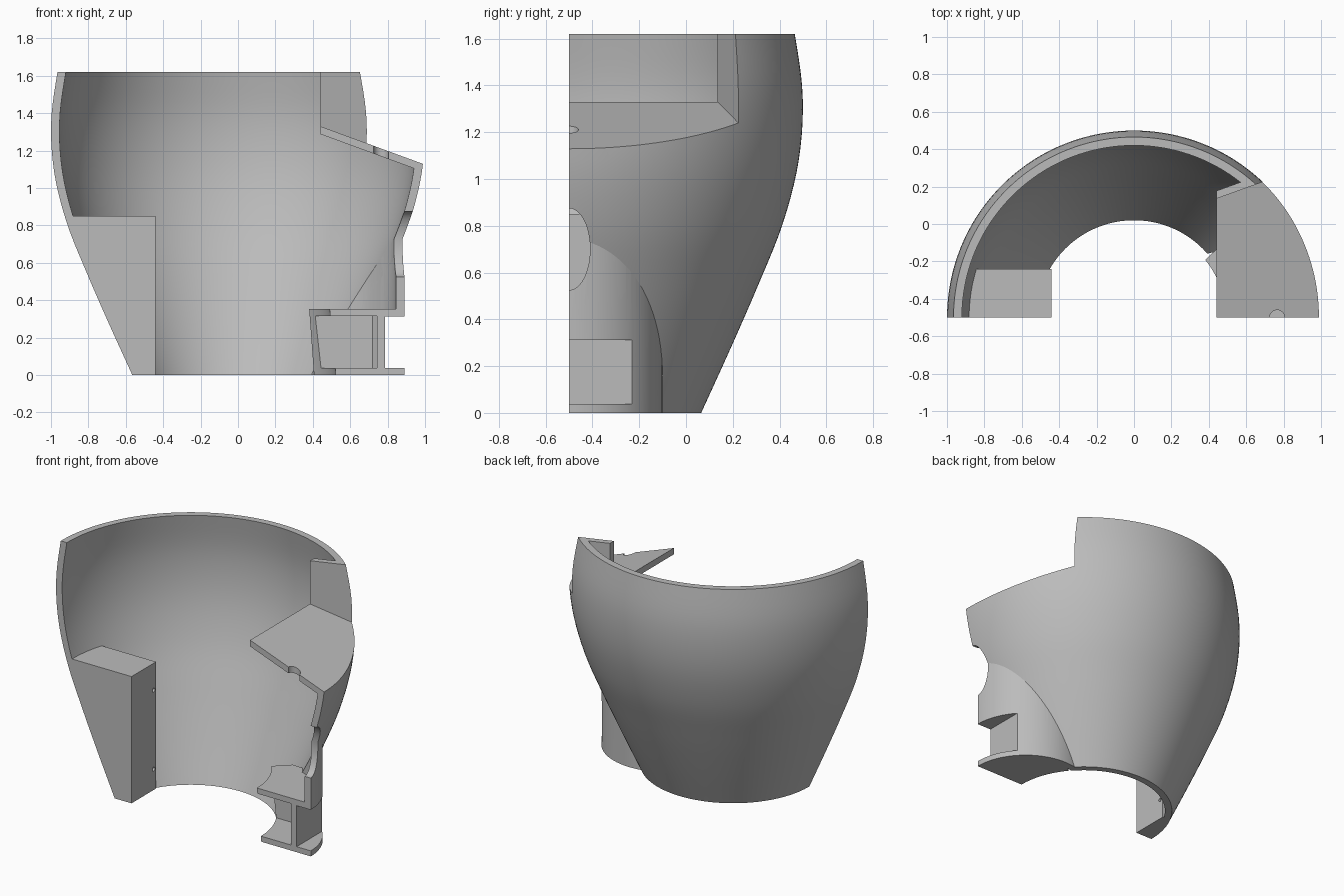
import bpy, bmesh
from math import sin, cos, pi, radians

if "Cube" in bpy.data.objects:
    bpy.data.objects.remove(bpy.data.objects["Cube"], do_unlink=True)

grey = bpy.data.materials.new("light grey plastic")
grey.use_nodes = True
grey.diffuse_color = (0.5, 0.5, 0.5, 1)
grey.node_tree.nodes["Principled BSDF"].inputs["Base Color"].default_value = (0.5, 0.5, 0.5, 1)

HEIGHT, AXIS_Y, THICK = 1.62, -0.5, 0.045
RADII = [0.565, 0.688, 0.806, 0.914, 0.982, 0.999, 0.965]
LEVELS = 30
BOSS_X, BOSS_R = 0.49, 0.4


def outer_radius(t):
    """Smooth spline through the evenly spaced radii, t from 0 to 1."""
    n = len(RADII) - 1
    i = min(int(t * n), n - 1)
    u = t * n - i
    b, c = RADII[i], RADII[i + 1]
    a = RADII[i - 1] if i else 2 * b - c
    d = RADII[i + 2] if i + 2 <= n else 2 * c - b - 0.02
    return b + 0.5 * u * (c - a + u * (2 * a - 5 * b + 4 * c - d + u * (3 * (b - c) + d - a)))


def loft(name, loops):
    """Closed solid through equal-length loops of points."""
    bm = bmesh.new()
    rings = [[bm.verts.new(p) for p in loop] for loop in loops]
    n = len(rings[0])
    for lo, hi in zip(rings, rings[1:]):
        for k in range(n):
            bm.faces.new((lo[k], lo[(k + 1) % n], hi[(k + 1) % n], hi[k]))
    bm.faces.new(rings[0])
    bm.faces.new(rings[-1])
    bmesh.ops.recalc_face_normals(bm, faces=bm.faces)
    mesh = bpy.data.meshes.new(name)
    bm.to_mesh(mesh)
    bm.free()
    obj = bpy.data.objects.new(name, mesh)
    bpy.context.collection.objects.link(obj)
    mesh.materials.append(grey)
    return obj


def prism(name, outline, bottom, top):
    """Upright solid; bottom and top are heights or functions of x."""
    def height(h, x):
        return h(x) if callable(h) else h
    return loft(name, [[(x, y, height(h, x)) for x, y in outline] for h in (bottom, top)])


def box(name, x0, x1, y0, y1, z0, z1):
    return prism(name, [(x0, y0), (x1, y0), (x1, y1), (x0, y1)], z0, z1)


def arc(cx, r, start, end, steps=48):
    angles = [radians(start + (end - start) * i / steps) for i in range(steps + 1)]
    return [(cx + r * cos(a), AXIS_Y + r * sin(a)) for a in angles]


def rod(name, x0, x1, y, z, ry, rz, steps=32):
    """Elliptical bar along x."""
    ring = [(y + ry * cos(2 * pi * i / steps), z + rz * sin(2 * pi * i / steps)) for i in range(steps)]
    return loft(name, [[(x, a, b) for a, b in ring] for x in (x0, x1)])


def upright_rod(name, x, y, r, z0, z1, steps=48):
    ring = [(x + r * cos(2 * pi * i / steps), y + r * sin(2 * pi * i / steps)) for i in range(steps)]
    return prism(name, ring, z0, z1)


def boolean(obj, operation, *tools):
    for tool in tools:
        mod = obj.modifiers.new("cut", 'BOOLEAN')
        mod.operation, mod.object, mod.solver = operation, tool, 'EXACT'
    bpy.context.view_layer.update()
    graph = bpy.context.evaluated_depsgraph_get()
    mesh = bpy.data.meshes.new_from_object(obj.evaluated_get(graph))
    obj.modifiers.clear()
    obj.data = mesh


# Half-round curved shell
levels = [i / LEVELS for i in range(LEVELS + 1)]
profile = [(outer_radius(t), t * HEIGHT) for t in levels]
section = profile + [(r - THICK, z) for r, z in reversed(profile)]
shell = loft("shell", [[(r * cos(a), AXIS_Y + r * sin(a), z) for r, z in section]
                       for a in (pi * i / 96 for i in range(97))])

# Solid body that trims the inner parts to the shell
body = loft("body_trim", [[((r - 0.02) * cos(a), AXIS_Y + (r - 0.02) * sin(a), z)
                           for a in (2 * pi * i / 192 for i in range(192))] for r, z in profile])


# Notch, sloping tray and angled wall on the left side
def tray_top(x):
    return 1.33 - 0.366 * (x - 0.44)


def tray_bottom(x):
    return tray_top(x) - 0.042


def wall_y(x, offset=0.0):
    return 0.135 + offset + 0.36 * (x - 0.44)


def footprint(offset):
    return [(0.44, AXIS_Y), (1.2, AXIS_Y), (1.2, wall_y(1.2, offset)), (0.44, wall_y(0.44, offset))]


notch = prism("notch_cutter", [(0.44, -1), (1.2, -1)] + footprint(0)[2:], tray_top, 2)
tray = prism("tray", footprint(0.04), tray_bottom, tray_top)
tray_hole = upright_rod("tray_hole_cutter", 0.765, AXIS_Y, 0.04, 1, 1.5)
wall = prism("angled_wall", footprint(0)[:1:-1] + footprint(0.042)[2:], tray_bottom, HEIGHT + 0.1)
wall_hole = upright_rod("wall_hole_cutter", 0.61, 0.222, 0.014, 1.5, 1.8, 16)
for part in (tray, wall):
    boolean(part, 'INTERSECT', body)
boolean(tray, 'DIFFERENCE', tray_hole)
boolean(wall, 'DIFFERENCE', wall_hole)

# Mounting block on the right side
block = box("mounting_block", -1.1, -0.44, AXIS_Y, -0.24, -0.1, 0.85)
boolean(block, 'INTERSECT', body)
block_holes = [rod("block_hole_cutter", -0.5, -0.4, -0.265, z, 0.013, 0.013, 16) for z in (0.14, 0.67)]
boolean(block, 'DIFFERENCE', *block_holes)

# Round boss on the left side, with an opening through the shell
boss = prism("boss_wall", arc(BOSS_X, BOSS_R, 0, 180) + arc(BOSS_X, BOSS_R - THICK, 180, 0), 0, 0.95)
boss_bore = upright_rod("boss_bore_cutter", BOSS_X, AXIS_Y, BOSS_R - THICK, -0.1, 0.95, 96)
port = rod("port_cutter", 0.7, 1.2, AXIS_Y, 0.7, 0.09, 0.175, 48)
outer_pocket = box("outer_pocket_cutter", 0.785, 1.2, -0.8, -0.1, 0.037, 0.312)
boolean(boss, 'DIFFERENCE', body, port, outer_pocket)
boolean(shell, 'DIFFERENCE', notch, boss_bore, port)

# Bracket inside the boss: base plate, shelf and upright web
rim = arc(BOSS_X, BOSS_R - 0.001, 92, 0)
bracket = loft("boss_bracket", [[(x, y, z) for x, y in arc(0, r, 0, 39) + rim]
                                for r, z in ((0.523, 0), (0.49, 0.352))])
inner_pocket = box("inner_pocket_cutter", 0.2, 0.742, -0.8, -0.23, 0.037, 0.315)
screw_holes = [rod("screw_hole_cutter", 0.7, 0.9, -0.26, z, 0.014, 0.014, 16) for z in (0.09, 0.26)]
boolean(bracket, 'DIFFERENCE', inner_pocket, outer_pocket, *screw_holes)

# Remove the helpers and smooth the curved faces
for helper in [body, notch, tray_hole, wall_hole, boss_bore, port, outer_pocket, inner_pocket,
               *block_holes, *screw_holes]:
    bpy.data.objects.remove(helper, do_unlink=True)
for part in (shell, tray, wall, block, boss, bracket):
    bpy.ops.object.select_all(action='DESELECT')
    part.select_set(True)
    bpy.context.view_layer.objects.active = part
    bpy.ops.object.shade_smooth_by_angle(angle=radians(30))
